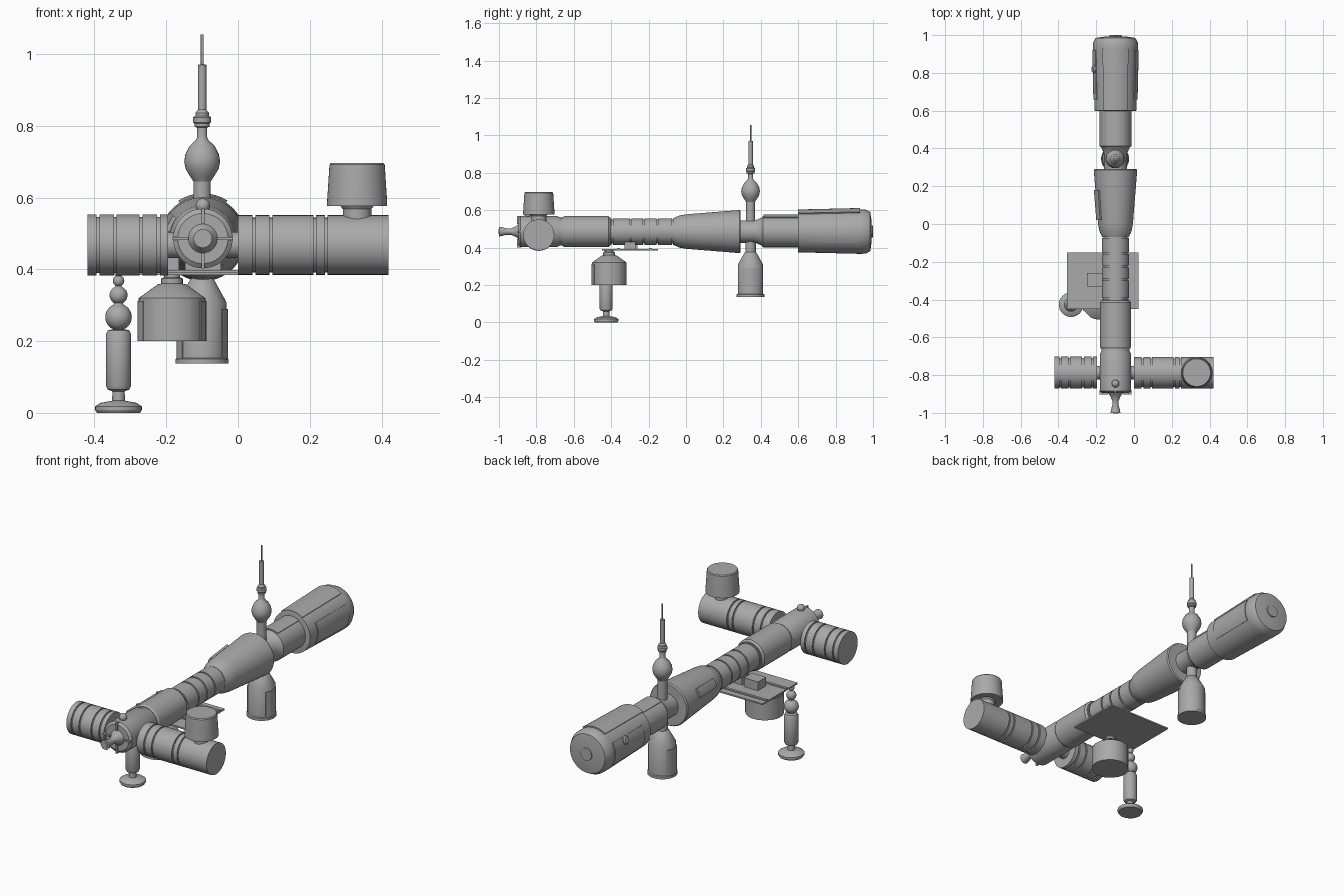
import bpy, bmesh
from math import sin, cos, pi, radians
from mathutils import Vector, Matrix

cube = bpy.data.objects.get("Cube")
if cube:
    bpy.data.objects.remove(cube, do_unlink=True)

grey = bpy.data.materials.new("hull_grey")
grey.use_nodes = True
COLOUR = (0.4, 0.4, 0.4, 1)
grey.diffuse_color = COLOUR
grey.node_tree.nodes["Principled BSDF"].inputs["Base Color"].default_value = COLOUR

X, Y, Z = Vector((1, 0, 0)), Vector((0, 1, 0)), Vector((0, 0, 1))
CX, CZ = -0.098, 0.486          # main body axis
ARM_Y, ARM_Z = -0.787, 0.468    # cross arm axis
MAST_Y = 0.345                  # mast and rear tank


def finish(bm, name):
    """Turn a bmesh into a smooth-shaded object with sharp creases."""
    bmesh.ops.recalc_face_normals(bm, faces=bm.faces)
    for f in bm.faces:
        f.smooth = True
    for e in bm.edges:
        e.smooth = len(e.link_faces) == 2 and e.calc_face_angle(0) < radians(30)
    mesh = bpy.data.meshes.new(name)
    bm.to_mesh(mesh)
    bm.free()
    mesh.materials.append(grey)
    obj = bpy.data.objects.new(name, mesh)
    bpy.context.collection.objects.link(obj)
    return obj


def place(bm, axis, origin):
    turn = Z.rotation_difference(axis).to_matrix().to_4x4()
    bm.transform(Matrix.Translation(origin) @ turn)


def lathe(name, profile, axis, origin, sides=48):
    """Revolve (radius, position) points about an axis and cap both ends."""
    bm = bmesh.new()
    rings = [[bm.verts.new((r * cos(2 * pi * i / sides), r * sin(2 * pi * i / sides), t))
              for i in range(sides)] for r, t in profile]
    for a, b in zip(rings, rings[1:]):
        for i in range(sides):
            j = (i + 1) % sides
            bm.faces.new((a[i], a[j], b[j], b[i]))
    bm.faces.new(rings[0])
    bm.faces.new(rings[-1])
    place(bm, axis, origin)
    return finish(bm, name)


def grooved(start, end, r, grooves, depth=0.007, half=0.004):
    """Profile of a cylinder with narrow grooves cut round it."""
    pts = [(r, start)]
    for g in grooves:
        pts += [(r, g - half), (r - depth, g - half), (r - depth, g + half), (r, g + half)]
    return pts + [(r, end)]


def ball(r, centre, steps=12, cut=0.25):
    """Profile of a ball with its poles trimmed."""
    angles = [cut + (pi - 2 * cut) * i / steps for i in range(steps + 1)]
    return [(r * sin(a), centre - r * cos(a)) for a in angles]


def panel(name, axis, origin, middle, spread, t0, t1, r0, r1, depth=0.03):
    """Curved raised plate wrapped on a round body."""
    bm = bmesh.new()
    for t, r in ((t0, r0), (t1, r1)):
        for i in range(9):
            a = radians(middle + spread * (i / 4 - 1))
            for rr in (r, r - depth):
                bm.verts.new((rr * cos(a), rr * sin(a), t))
    bmesh.ops.convex_hull(bm, input=bm.verts[:])
    bmesh.ops.dissolve_limit(bm, angle_limit=0.01, verts=bm.verts[:], edges=bm.edges[:])
    place(bm, axis, origin)
    return finish(bm, name)


def box(name, low, high):
    bm = bmesh.new()
    bmesh.ops.create_cube(bm, size=1)
    low, high = Vector(low), Vector(high)
    for v in bm.verts:
        v.co = (low + high) / 2 + v.co * (high - low)
    return finish(bm, name)


body = Vector((CX, 0, CZ))
arm = Vector((0, ARM_Y, ARM_Z))
mast = Vector((CX - 0.002, MAST_Y, 0))

# Front node with docking nozzle, ribs and top knob
lathe("front_node", [(0.07, -0.895), (0.083, -0.885), (0.083, -0.69), (0.074, -0.672),
                     (0.074, -0.66), (0.083, -0.65)], Y, body)
lathe("docking_nozzle", [(0.026, -1.0), (0.024, -0.985), (0.017, -0.96), (0.017, -0.935),
                         (0.028, -0.91), (0.042, -0.893)], Y, body, 32)
lathe("nozzle_opening", [(0.014, -1.003), (0.014, -0.99)], Y, body, 24)
for side in (-1, 1):
    h, v = sorted((side * 0.04, side * 0.084)), 0.004
    box("docking_rib", (CX + h[0], -0.903, CZ - v), (CX + h[1], -0.88, CZ + v))
    box("docking_rib", (CX - v, -0.903, CZ + h[0]), (CX + v, -0.88, CZ + h[1]))
lathe("top_knob", [(0.012, 0.555)] + ball(0.02, 0.578), Z, Vector((CX, -0.845, 0)), 24)

# Cross arms and their connecting neck
lathe("arm_neck", [(0.036, -0.25), (0.036, 0.05)], X, arm, 32)
lathe("right_arm", grooved(-0.42, -0.195, 0.085, [-0.39, -0.342, -0.27, -0.222]), X, arm)
lathe("left_arm", grooved(0.0, 0.42, 0.083, [0.045, 0.092, 0.214, 0.246]), X, arm)
lathe("arm_turret", [(0.04, 0.52), (0.04, 0.568), (0.046, 0.576), (0.084, 0.576),
                     (0.084, 0.584), (0.077, 0.692), (0.073, 0.697)], Z, Vector((0.332, ARM_Y, 0)))

# Main body: cylinder, ribbed tunnel, cone and rear modules
lathe("front_cylinder", [(0.077, -0.66), (0.083, -0.65), (0.083, -0.415), (0.074, -0.405)], Y, body)
lathe("ribbed_tunnel", grooved(-0.41, -0.05, 0.071, [-0.395, -0.295, -0.225, -0.155, -0.07]), Y, body)
lathe("middle_cone", [(0.07, -0.07), (0.086, -0.035), (0.092, 0.0), (0.115, 0.285), (0.11, 0.292)], Y, body)
lathe("rear_node", [(0.06, 0.28), (0.06, 0.37), (0.075, 0.405), (0.084, 0.412), (0.084, 0.61)], Y, body)
lathe("rear_module", [(0.1, 0.598), (0.111, 0.6), (0.119, 0.93), (0.118, 0.96),
                      (0.105, 0.985), (0.06, 0.992)], Y, body, 64)
lathe("rear_hatch", [(0.033, 0.985), (0.033, 0.998), (0.03, 1.0)], Y, body, 32)

# Raised plates on the main body (-90 is up, 0 is left, 180 is right)
panel("top_plate", Y, body, -90, 33, 0.6, 0.93, 0.118, 0.126)
panel("node_plate", Y, body, -90, 30, 0.415, 0.605, 0.09, 0.09)
for angle in (0, 180):
    panel("side_plate", Y, body, angle, 30, 0.66, 0.92, 0.117, 0.123)
panel("cone_plate", Y, body, 205, 13, 0.02, 0.18, 0.104, 0.117)
out = Vector((-cos(radians(20)), 0, sin(radians(20))))
lathe("porthole", [(0.022, 0.1), (0.022, 0.124), (0.016, 0.13)], out, body + Y * 0.82, 24)

# Mast with bulb, ring and needle, set on the rear node
lathe("mast", [(0.024, 0.4), (0.024, 0.645), (0.034, 0.66), (0.046, 0.68), (0.05, 0.7),
               (0.047, 0.72), (0.035, 0.744), (0.018, 0.76), (0.014, 0.768), (0.014, 0.795),
               (0.021, 0.798), (0.021, 0.806), (0.025, 0.81), (0.025, 0.824), (0.019, 0.828),
               (0.019, 0.836), (0.012, 0.845), (0.012, 0.97), (0.004, 0.972), (0.004, 1.055)],
      Z, mast, 32)

# Rear tank hanging below the node
lathe("rear_tank", [(0.074, 0.137), (0.074, 0.15), (0.068, 0.153), (0.068, 0.308),
                    (0.033, 0.372), (0.028, 0.376), (0.028, 0.46)], Z, mast)
for angle in (0, 180):
    panel("rear_tank_plate", Z, mast, angle, 38, 0.15, 0.29, 0.072, 0.072)

# Platform with rails and equipment box
box("platform", (-0.355, -0.45, 0.384), (0.025, -0.15, 0.392))
for y in (-0.36, -0.19):
    box("platform_rail", (-0.355, y - 0.007, 0.39), (0.025, y + 0.007, 0.398))
box("equipment_box", (-0.25, -0.33, 0.39), (-0.165, -0.26, 0.44))
box("platform_mount", (CX - 0.05, -0.33, 0.39), (CX + 0.05, -0.27, 0.43))

# Front tank below the platform
tank = Vector((-0.184, -0.41, 0))
lathe("front_tank", [(0.093, 0.2), (0.093, 0.32), (0.04, 0.358), (0.03, 0.36), (0.03, 0.374),
                     (0.022, 0.378), (0.022, 0.386)], Z, tank)
for angle in (0, -90, 180):
    panel("front_tank_plate", Z, tank, angle, 32, 0.2, 0.312, 0.096, 0.096)

# Beaded leg with round foot
lathe("foot_leg", [(0.06, 0.0), (0.065, 0.008), (0.065, 0.018), (0.05, 0.028), (0.018, 0.034),
                   (0.017, 0.06), (0.03, 0.065), (0.035, 0.075), (0.035, 0.22), (0.03, 0.23),
                   (0.018, 0.233)] + ball(0.037, 0.267, cut=0.4) + ball(0.025, 0.328, cut=0.5)
      + ball(0.016, 0.368, cut=0.5) + [(0.01, 0.388)], Z, Vector((-0.333, -0.427, 0)), 32)
